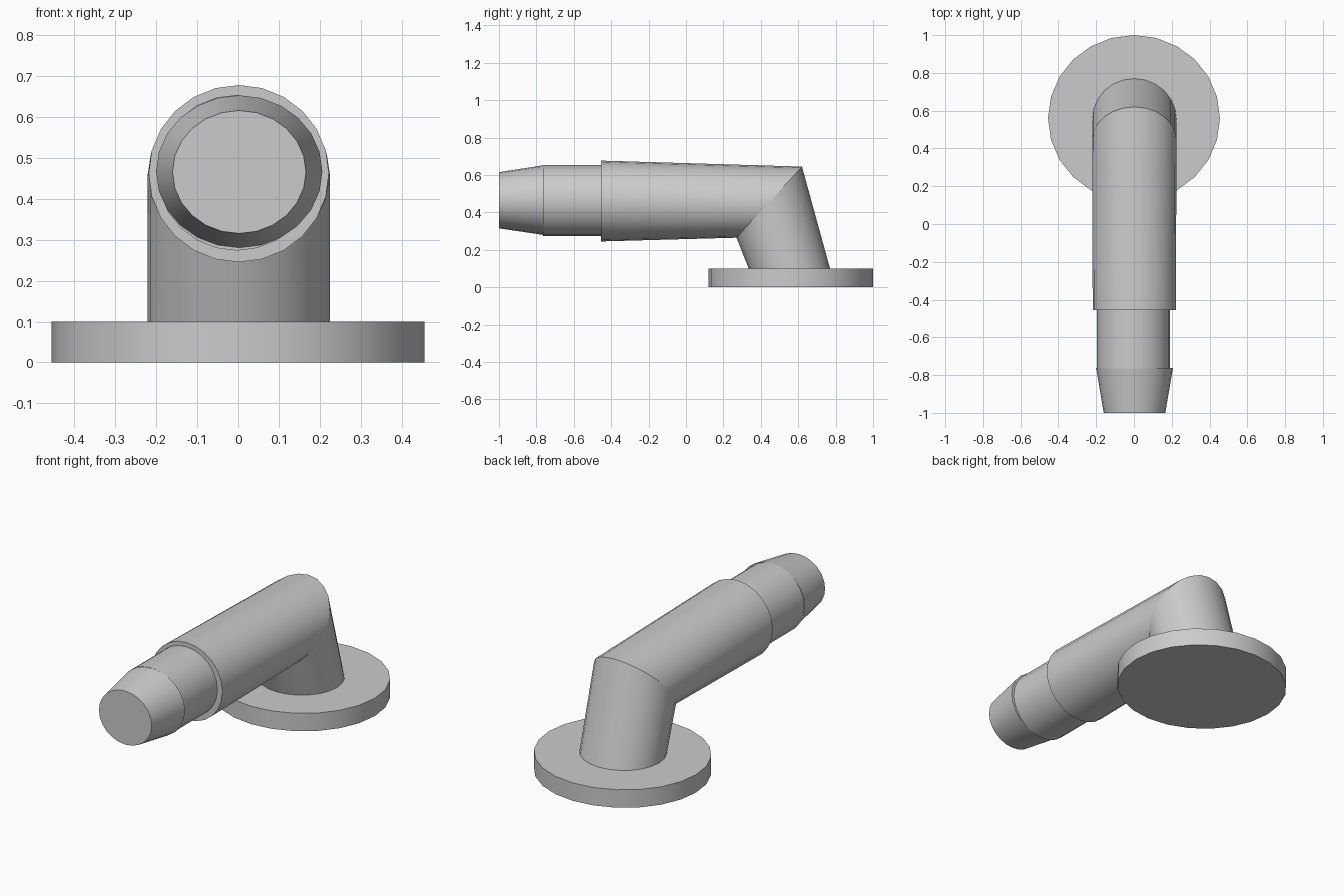
import bpy
import bmesh
from math import sin, cos, tau, radians
from mathutils import Vector

SIDES = 24

cube = bpy.data.objects.get("Cube")
if cube:
    bpy.data.objects.remove(cube, do_unlink=True)

grey = bpy.data.materials.new("plain grey")
grey.use_nodes = True
colour = (0.6, 0.6, 0.6, 1)
grey.diffuse_color = colour
grey.node_tree.nodes["Principled BSDF"].inputs["Base Color"].default_value = colour


def ring(bm, low, high, half_width, shift=0):
    """Ellipse spanned by two (y, z) points and a half width along x."""
    low, high = Vector((shift, *low)), Vector((shift, *high))
    centre, arm = (low + high) / 2, (high - low) / 2
    side = Vector((half_width, 0, 0))
    angles = [tau * i / SIDES for i in range(SIDES)]
    return [bm.verts.new(centre + arm * cos(a) + side * sin(a)) for a in angles]


def tube(name, start, end, cap_start=True, cap_end=True):
    """Loft between two rings, with optional flat ends."""
    bm = bmesh.new()
    a, b = ring(bm, *start), ring(bm, *end)
    for i in range(SIDES):
        j = (i + 1) % SIDES
        bm.faces.new((a[i], a[j], b[j], b[i]))
    if cap_start:
        bm.faces.new(a[::-1])
    if cap_end:
        bm.faces.new(b)
    bmesh.ops.recalc_face_normals(bm, faces=bm.faces)
    mesh = bpy.data.meshes.new(name)
    bm.to_mesh(mesh)
    bm.free()
    mesh.materials.append(grey)
    obj = bpy.data.objects.new(name, mesh)
    bpy.context.collection.objects.link(obj)
    bpy.ops.object.select_all(action="DESELECT")
    obj.select_set(True)
    bpy.context.view_layer.objects.active = obj
    bpy.ops.object.shade_smooth_by_angle(angle=radians(30))
    return obj


# Round mounting flange
tube("base_flange",
     ((0.12, 0), (1, 0), 0.455),
     ((0.12, 0.1), (1, 0.1), 0.455))

# Leaning stem and long pipe share a mitred joint
miter = ((0.27, 0.265), (0.62, 0.645), 0.223, 0.002)
tube("stem", ((0.335, 0.1), (0.77, 0.1), 0.223, 0.002), miter, cap_end=False)
tube("main_pipe", miter, ((-0.455, 0.245), (-0.455, 0.677), 0.22, 0.002),
     cap_start=False)

# Narrow neck and tapered tip
tube("neck",
     ((-0.45, 0.273), (-0.45, 0.653), 0.194, -0.003),
     ((-0.765, 0.273), (-0.765, 0.653), 0.194, -0.003))
tube("tapered_tip",
     ((-0.763, 0.28), (-0.763, 0.652), 0.203, 0.003),
     ((-1, 0.315), (-1, 0.615), 0.163, 0.003))
